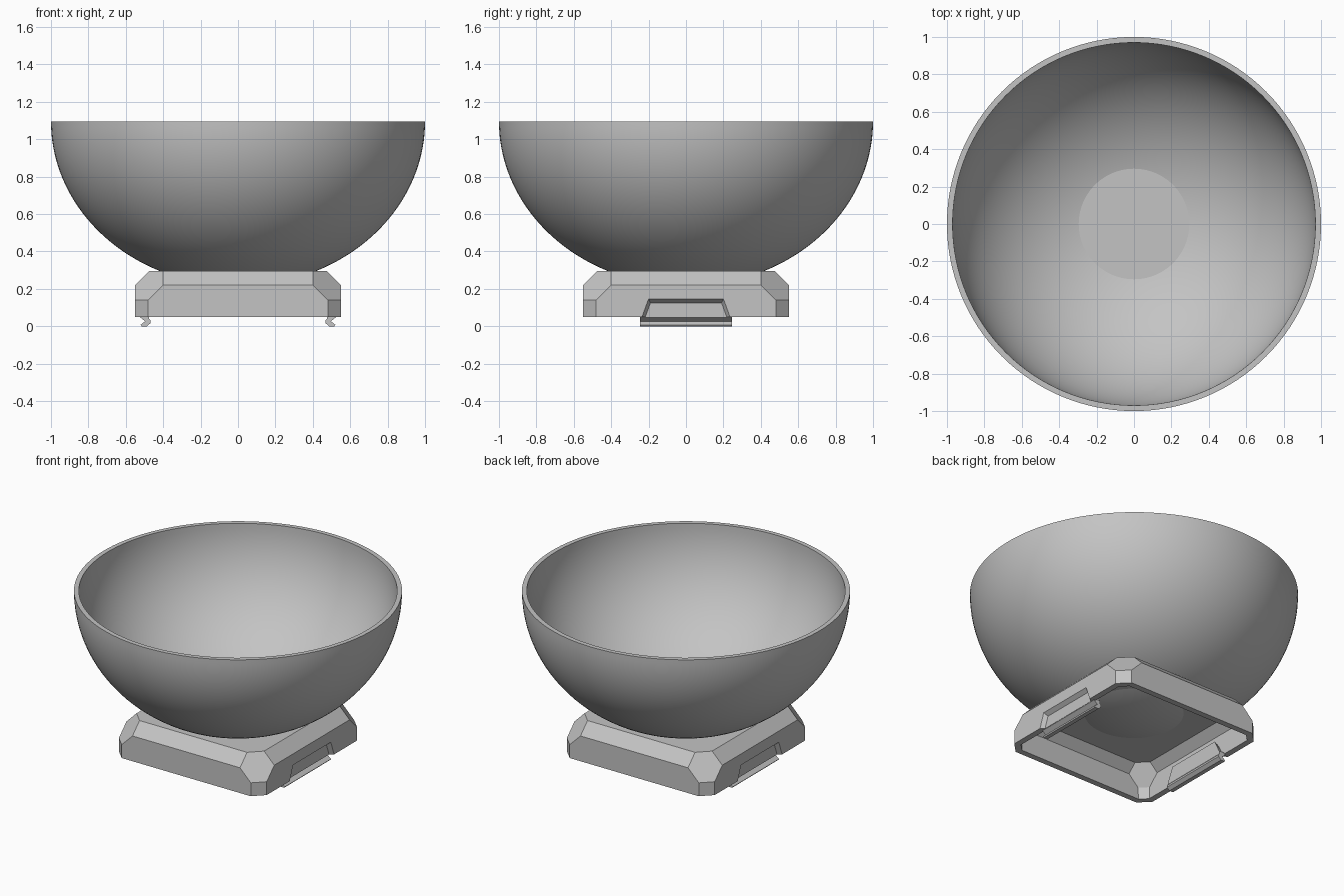
import bpy, bmesh, math
from mathutils import Vector

if "Cube" in bpy.data.objects:
    bpy.data.objects.remove(bpy.data.objects["Cube"], do_unlink=True)

grey = bpy.data.materials.new("light_grey")
grey.use_nodes = True
color = (0.55, 0.55, 0.55, 1)
grey.diffuse_color = color
grey.node_tree.nodes["Principled BSDF"].inputs["Base Color"].default_value = color


def finish(name, bm):
    bmesh.ops.recalc_face_normals(bm, faces=bm.faces)
    mesh = bpy.data.meshes.new(name)
    bm.to_mesh(mesh)
    bm.free()
    mesh.materials.append(grey)
    obj = bpy.data.objects.new(name, mesh)
    bpy.context.collection.objects.link(obj)
    return obj


def hull(name, points, open_bottom=False):
    """Convex solid around points, with flat sides merged to single faces."""
    bm = bmesh.new()
    for p in points:
        bm.verts.new(p)
    bmesh.ops.convex_hull(bm, input=bm.verts)
    bmesh.ops.dissolve_limit(bm, angle_limit=math.radians(3), verts=bm.verts, edges=bm.edges)
    bmesh.ops.recalc_face_normals(bm, faces=bm.faces)
    if open_bottom:
        down = [f for f in bm.faces if f.normal.z < -0.9]
        bmesh.ops.delete(bm, geom=down, context='FACES_ONLY')
    return finish(name, bm)


def prism(name, profile, half_width):
    """Extrude an x/z profile along y."""
    bm = bmesh.new()
    face = bm.faces.new([bm.verts.new((x, -half_width, z)) for x, z in profile])
    ext = bmesh.ops.extrude_face_region(bm, geom=[face])
    moved = [v for v in ext["geom"] if isinstance(v, bmesh.types.BMVert)]
    bmesh.ops.translate(bm, verts=moved, vec=(0, 2 * half_width, 0))
    return finish(name, bm)


def trapezoid(x, bottom, top, z0, z1):
    return [(x, s * w, z) for s in (-1, 1) for w, z in ((bottom, z0), (top, z1))]


# Bowl: half-ellipsoid shell turned around z
RIM, STEPS = 1.095, 40
bm = bmesh.new()
angles = [math.pi / 2 * i / STEPS for i in range(STEPS + 1)]
outer = [(math.cos(a), RIM - 0.88 * math.sin(a)) for a in angles]
inner = [(0.97 * math.cos(a), RIM - 0.84 * math.sin(a)) for a in angles]
path = [bm.verts.new((r, 0, z)) for r, z in outer[::-1] + inner]
edges = [bm.edges.new(pair) for pair in zip(path, path[1:])]
bmesh.ops.spin(bm, geom=path + edges, axis=(0, 0, 1), cent=(0, 0, 0),
               angle=2 * math.pi, steps=128, use_duplicate=False)
bmesh.ops.remove_doubles(bm, verts=bm.verts, dist=0.0005)
bowl = finish("bowl", bm)
bpy.ops.object.select_all(action='DESELECT')
bowl.select_set(True)
bpy.context.view_layer.objects.active = bowl
bpy.ops.object.shade_smooth_by_angle(angle=math.radians(30))

# Base: hollow square foot with bevelled edges and corners
corner = [(0.48, 0.55, 0.05), (0.48, 0.55, 0.14), (0.40, 0.55, 0.22), (0.40, 0.475, 0.295)]
corner += [(y, x, z) for x, y, z in corner]
base = hull("base", [(sx * x, sy * y, z) for sx in (-1, 1) for sy in (-1, 1)
                     for x, y, z in corner], open_bottom=True)
shell = base.modifiers.new("shell", 'SOLIDIFY')
shell.thickness = 0.04
shell.offset = -1
shell.use_even_offset = True

for side, label in ((1, "left"), (-1, "right")):
    # Bevelled recess in the side wall
    cutter = hull(label + "_recess_cutter",
                  [(side * x, y, z) for x, y, z in
                   trapezoid(0.56, 0.25, 0.205, 0.03, 0.153)
                   + trapezoid(0.525, 0.225, 0.19, 0.03, 0.125)])
    cutter.hide_render = True
    cutter.hide_set(True)
    cut = base.modifiers.new(label + "_recess", 'BOOLEAN')
    cut.operation = 'DIFFERENCE'
    cut.solver = 'EXACT'
    cut.object = cutter

    # Backing plate behind the recess
    hull(label + "_clip_plate",
         [(side * x, y, z) for x, y, z in
          trapezoid(0.523, 0.23, 0.19, 0.05, 0.123)
          + trapezoid(0.475, 0.245, 0.2, 0.05, 0.145)])

    # Hooked clip below the wall
    hook = [(0.523, 0.06), (0.523, 0.048), (0.497, 0.027), (0.521, 0.008), (0.515, 0.0),
            (0.487, 0.0), (0.467, 0.018), (0.467, 0.03), (0.475, 0.04), (0.475, 0.06)]
    prism(label + "_clip_hook", [(side * x, z) for x, z in hook], 0.245)

# Bake the base and discard the cutters
bpy.context.view_layer.update()
deps = bpy.context.evaluated_depsgraph_get()
baked = bpy.data.meshes.new_from_object(base.evaluated_get(deps))
base.modifiers.clear()
base.data = baked
for label in ("left", "right"):
    bpy.data.objects.remove(bpy.data.objects[label + "_recess_cutter"], do_unlink=True)
